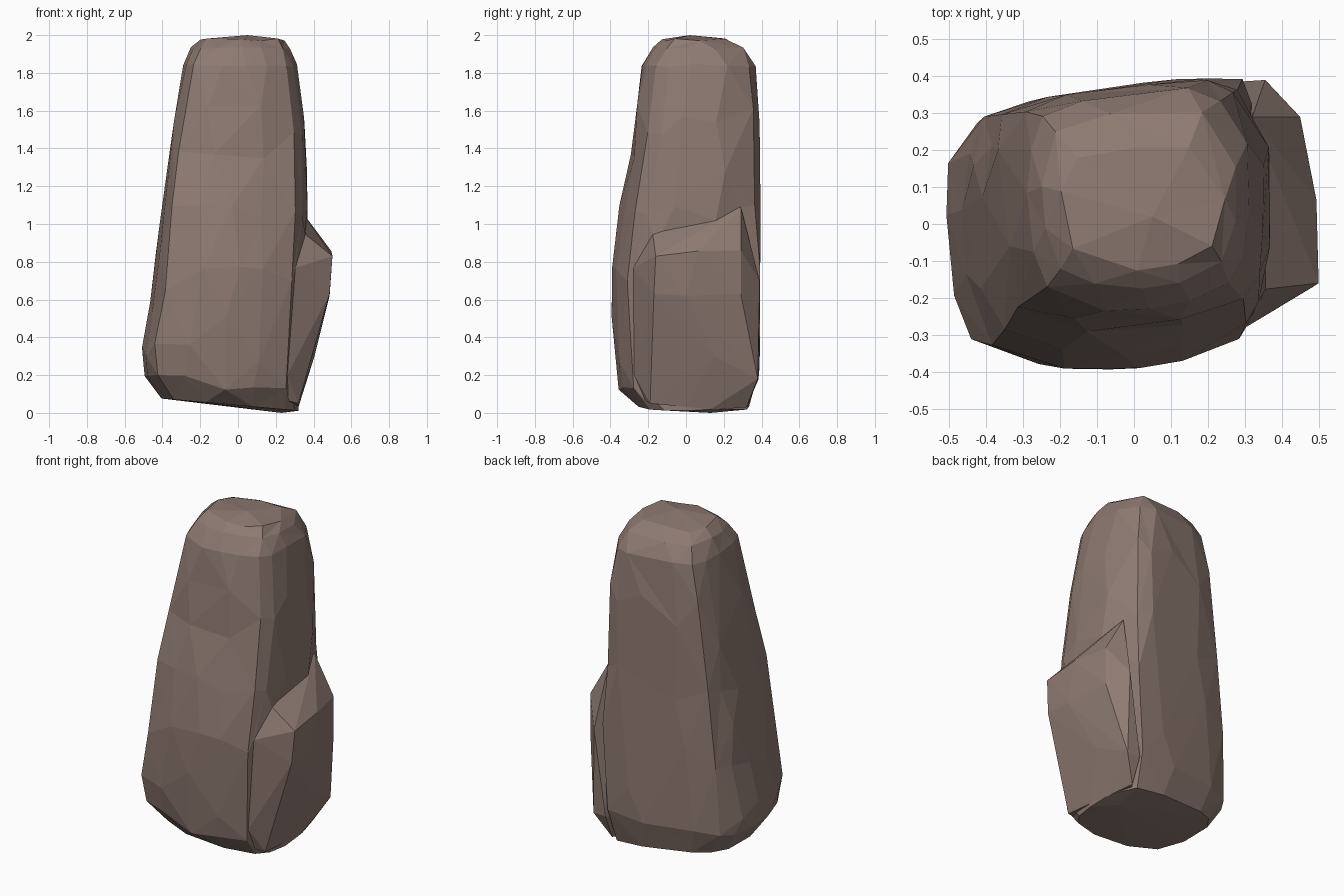
import bpy, bmesh, random
from mathutils import Vector

if "Cube" in bpy.data.objects:
    bpy.data.objects.remove(bpy.data.objects["Cube"])

random.seed(4)
stone = bpy.data.materials.new("warm brown stone")
stone.diffuse_color = (0.27, 0.195, 0.168, 1)
stone.use_nodes = True
stone.node_tree.nodes["Principled BSDF"].inputs["Base Color"].default_value = stone.diffuse_color


def finish(name, bm):
    bmesh.ops.recalc_face_normals(bm, faces=bm.faces)
    mesh = bpy.data.meshes.new(name)
    bm.to_mesh(mesh)
    bm.free()
    mesh.materials.append(stone)
    obj = bpy.data.objects.new(name, mesh)
    bpy.context.collection.objects.link(obj)
    return obj


# Outline of the pillar seen from above, in a -1..1 box
plan = [(-1, .4), (-.82, .7), (-.55, .83), (-.05, .93), (.42, 1), (.85, 1),
        (1, .55), (1, -.1), (.97, -.5), (.83, -.76), (.5, -.9), (.15, -.97),
        (-.3, -1), (-.84, -.8), (-.95, -.5), (-1, 0)]
corners = (1, 5, 9, 13)

# Sections: height, x range, y range, roundness of corners
sections = [
    (0.04, -.41, .32, -.27, .34, .25),
    (0.20, -.495, .33, -.365, .39, .1),
    (0.32, -.508, .33, -.39, .392, 0),
    (0.57, -.468, .345, -.403, .392, 0),
    (0.80, -.437, .355, -.402, .392, 0),
    (1.05, -.412, .37, -.36, .392, 0),
    (1.33, -.377, .365, -.295, .394, 0),
    (1.58, -.34, .353, -.28, .394, .1),
    (1.84, -.29, .313, -.238, .374, .2),
    (1.93, -.25, .28, -.18, .32, .3),
    (1.975, -.195, .24, -.125, .22, .5),
]

# Main pillar: lofted irregular rings
bm = bmesh.new()
rings = []
n = len(plan)
for k, (z, x0, x1, y0, y1, rnd) in enumerate(sections):
    ring = []
    for i, (u, v) in enumerate(plan):
        # slide points along the outline to break up the columns
        un, vn = plan[(i + 1) % n]
        t = 0 if i in corners else (.25 if k % 2 else 0) + random.uniform(0, .15)
        u, v = u + (un - u) * t, v + (vn - v) * t
        s = 1 - rnd + rnd / max(1, (u * u + v * v) ** .5)
        # squarer back left corner, blunter back right corner higher up
        if z > .4 and i in (1, 2):
            s *= 1.06 if i == 1 else 1.03
        if z > .9 and i == 5:
            s *= .91
        x = (x0 + x1) / 2 + u * s * (x1 - x0) / 2
        y = (y0 + y1) / 2 + v * s * (y1 - y0) / 2
        zz = z + random.uniform(-.05, .05) * (1 if 2 <= k <= 7 else .15)
        if k == 0:
            zz = .04 - .09 * x
        # the base bevel fades out towards the front right
        if k == 1 and i in (9, 10, 11):
            zz -= .07
        ring.append(bm.verts.new((x, y, zz)))
    rings.append(ring)
for a, b in zip(rings, rings[1:]):
    for i in range(n):
        j = (i + 1) % n
        # pick the diagonal that bulges outwards
        axis = sum((v.co for v in a + b), Vector()) / (2 * n)
        out = (a[i].co + a[j].co + b[i].co + b[j].co) / 4 - axis
        if (a[i].co + b[j].co - a[j].co - b[i].co).dot(out) > 0:
            bm.faces.new((a[i], a[j], b[j]))
            bm.faces.new((a[i], b[j], b[i]))
        else:
            bm.faces.new((a[i], a[j], b[i]))
            bm.faces.new((a[j], b[j], b[i]))
# Crown and base caps
for ring, tip in ((rings[-1], (.05, .02, 2.0)), (rings[0], (.23, .13, 0))):
    c = bm.verts.new(tip)
    for i in range(n):
        bm.faces.new((ring[i], ring[(i + 1) % n], c))
pillar = finish("rock_pillar", bm)

# Broken slab on the right side
bm = bmesh.new()
for p in [(.50, -.16, .83), (.50, .02, .83), (.48, .11, .88), (.45, .29, .86),
          (.36, -.18, .945), (.36, 0, .93), (.355, .15, 1.0), (.32, .29, 1.09),
          (.30, -.28, .77), (.485, -.17, .63), (.485, .0, .62), (.45, .29, .63),
          (.37, -.18, .28), (.405, .15, .3), (.365, .38, .18), (.355, .39, .7),
          (.32, -.19, .05), (.32, .12, .02), (.28, .32, .03), (.25, -.22, .06),
          (.26, -.275, .2), (.27, -.29, .5), (.28, .385, .18), (.2, .2, .03)]:
    bm.verts.new(Vector(p))
bmesh.ops.convex_hull(bm, input=bm.verts)
loose = [v for v in bm.verts if not v.link_faces]
bmesh.ops.delete(bm, geom=loose, context='VERTS')
slab = finish("side_slab", bm)

# Fuse both into one stone, then merge small facets into larger ones
union = pillar.modifiers.new("fuse", 'BOOLEAN')
union.operation, union.solver, union.object = 'UNION', 'EXACT', slab
facets = pillar.modifiers.new("facets", 'DECIMATE')
facets.ratio = .6
bpy.context.view_layer.update()
fused = bpy.data.meshes.new_from_object(
    pillar.evaluated_get(bpy.context.evaluated_depsgraph_get()))
pillar.modifiers.clear()
pillar.data = fused
pillar.name = "standing_rock"
bpy.data.objects.remove(slab)
